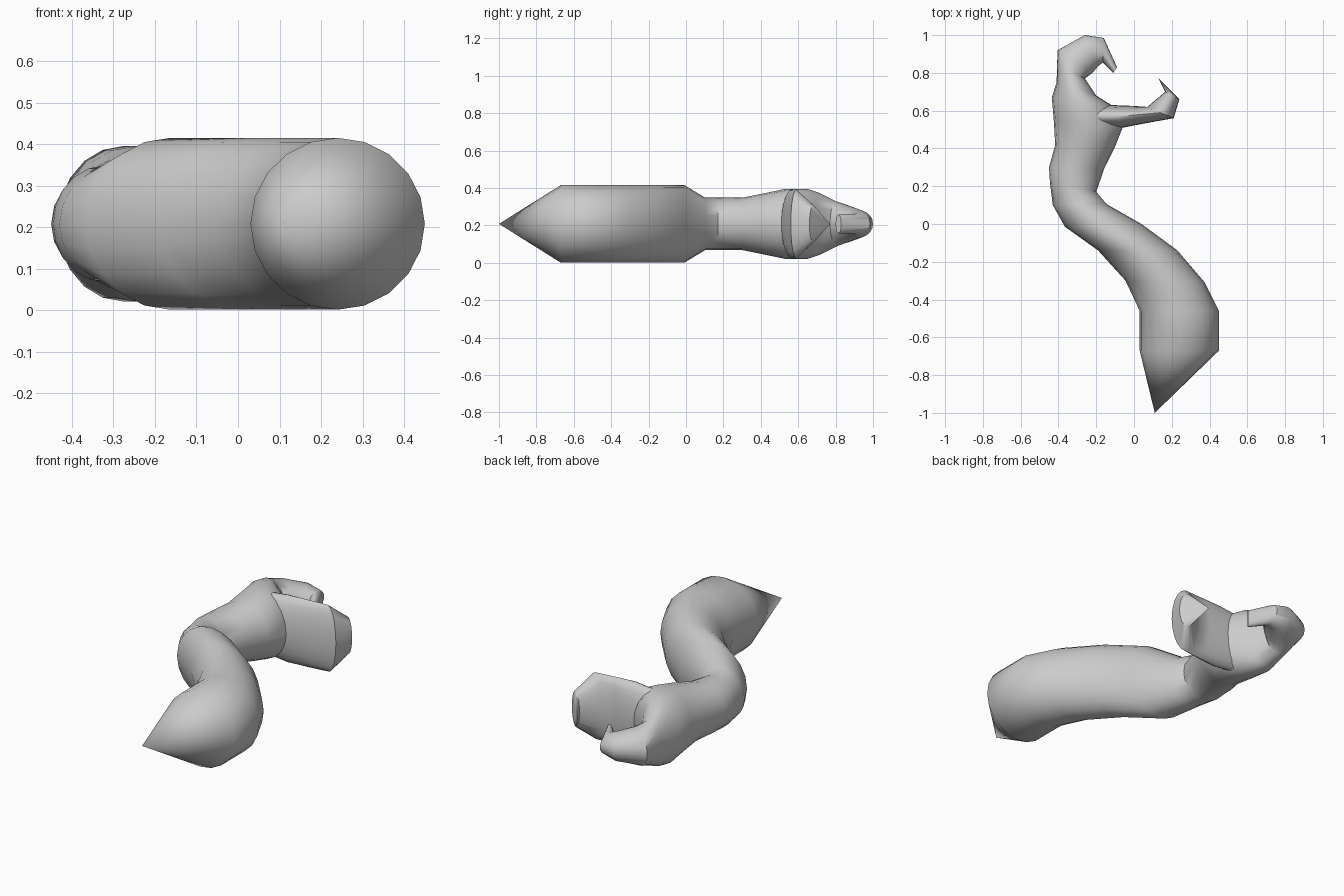
import bpy, bmesh
from math import cos, sin, tau
from mathutils import Vector

if "Cube" in bpy.data.objects:
    bpy.data.objects.remove(bpy.data.objects["Cube"])

SIDES = 20
MID_Z = 0.208   # every part is symmetric about this height


def loft(name, sections, tip_start=None, tip_end=None):
    """Skin upright elliptical rings: (left x, left y, right x, right y, half height)."""
    bm = bmesh.new()
    rings = []
    for lx, ly, rx, ry, h in sections:
        a, b = Vector((lx, ly, MID_Z)), Vector((rx, ry, MID_Z))
        centre, half = (a + b) / 2, (b - a) / 2
        rings.append([bm.verts.new(centre + half * cos(tau * i / SIDES)
                                   + Vector((0, 0, h * sin(tau * i / SIDES))))
                      for i in range(SIDES)])
    for r0, r1 in zip(rings, rings[1:]):
        for i in range(SIDES):
            j = (i + 1) % SIDES
            bm.faces.new((r0[i], r0[j], r1[j], r1[i]))
    for ring, tip in ((rings[0], tip_start), (rings[-1], tip_end)):
        if tip:
            v = bm.verts.new((tip[0], tip[1], MID_Z))
            for i in range(SIDES):
                bm.faces.new((ring[i], ring[(i + 1) % SIDES], v))
        else:
            bm.faces.new(ring)
    bmesh.ops.recalc_face_normals(bm, faces=bm.faces)
    mesh = bpy.data.meshes.new(name)
    bm.to_mesh(mesh)
    bm.free()
    ob = bpy.data.objects.new(name, mesh)
    bpy.context.collection.objects.link(ob)
    bpy.ops.object.select_all(action='DESELECT')
    ob.select_set(True)
    bpy.context.view_layer.objects.active = ob
    bpy.ops.object.shade_smooth_by_angle(angle=0.8)
    return ob


# Winding body from the pointed tail up into the hooked upper jaw
loft("body_and_upper_jaw", [
    (0.03, -0.67, 0.45, -0.67, 0.207),
    (0.03, -0.46, 0.45, -0.46, 0.207),
    (-0.045, -0.30, 0.375, -0.31, 0.207),
    (-0.19, -0.14, 0.23, -0.14, 0.207),
    (-0.365, -0.015, 0.04, 0.0, 0.207),
    (-0.43, 0.10, -0.145, 0.105, 0.14),
    (-0.445, 0.22, -0.20, 0.17, 0.14),
    (-0.45, 0.30, -0.155, 0.30, 0.14),
    (-0.417, 0.42, -0.10, 0.41, 0.163),
    (-0.425, 0.55, -0.06, 0.51, 0.187),
    (-0.435, 0.67, -0.12, 0.63, 0.187),
    (-0.41, 0.75, -0.20, 0.68, 0.165),
    (-0.407, 0.84, -0.26, 0.77, 0.12),
    (-0.405, 0.92, -0.22, 0.80, 0.10),
    (-0.26, 1.0, -0.19, 0.835, 0.075),
    (-0.16, 0.985, -0.165, 0.855, 0.055),
    (-0.09, 0.83, -0.11, 0.80, 0.05),
], tip_start=(0.11, -1.0))

# Broad lower jaw, rooted inside the body and turned up to a point
loft("lower_jaw", [
    (-0.30, 0.64, -0.30, 0.50, 0.16),
    (-0.12, 0.63, -0.06, 0.51, 0.187),
    (0.00, 0.625, 0.07, 0.535, 0.187),
    (0.07, 0.62, 0.21, 0.56, 0.185),
    (0.165, 0.70, 0.24, 0.66, 0.10),
], tip_end=(0.13, 0.77))
